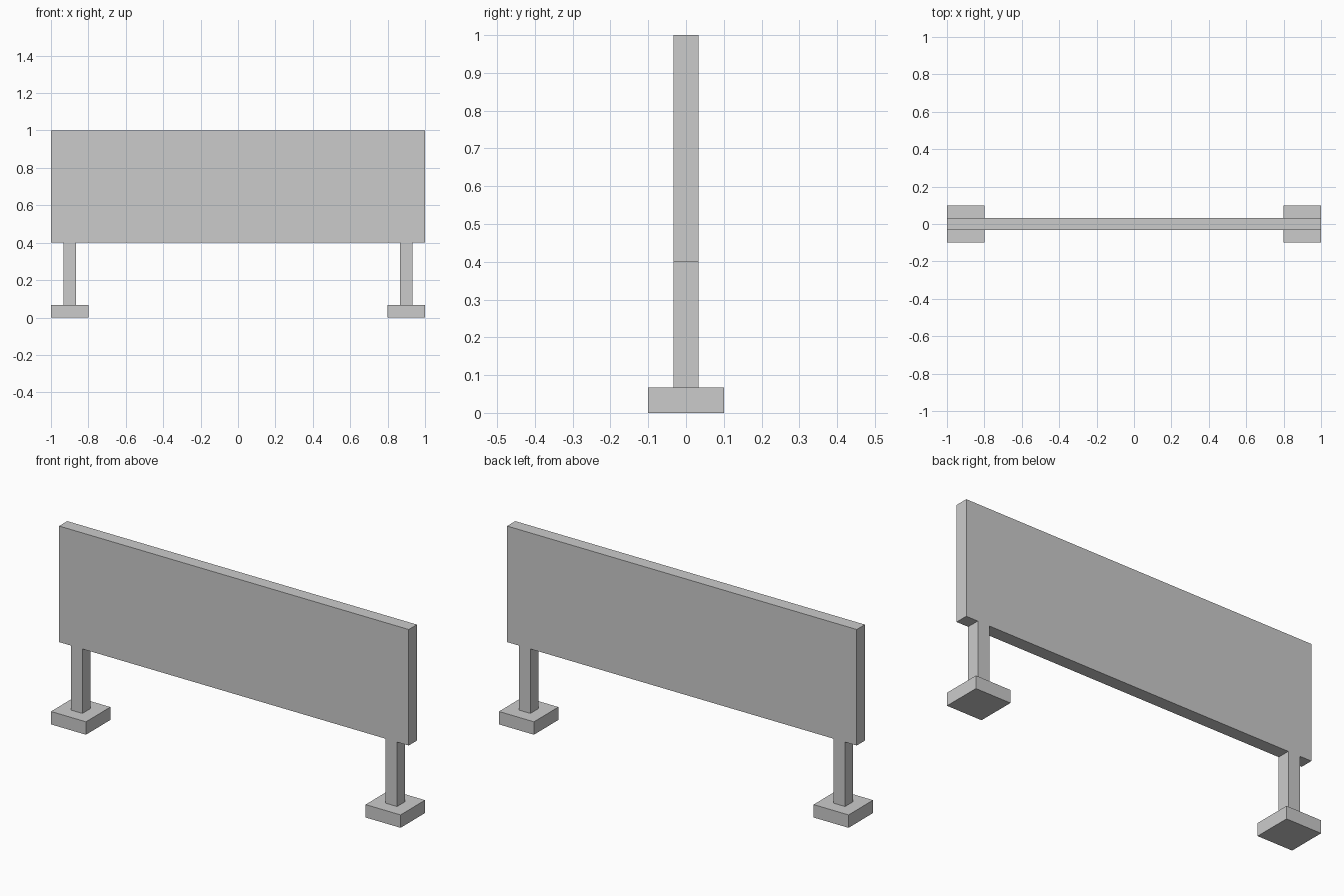
import bpy

if "Cube" in bpy.data.objects:
    bpy.data.objects.remove(bpy.data.objects["Cube"])

T = 1 / 15  # shared thickness of panel, posts and feet


def box(name, centre_x, size_x, size_y, z0, z1):
    """Axis-aligned box centred on y = 0, spanning z0 to z1."""
    bpy.ops.mesh.primitive_cube_add(size=1, location=(centre_x, 0, (z0 + z1) / 2))
    obj = bpy.context.object
    obj.name = name
    obj.scale = (size_x, size_y, z1 - z0)
    bpy.ops.object.transform_apply(location=False, rotation=False, scale=True)
    return obj


# Sign board
box("panel", 0, 2.0, T, 0.4, 1.0)

# Post and square foot at each end
for side, sign in (("left", -1), ("right", 1)):
    box(f"{side}_post", sign * 0.9, T, T, T, 0.4)
    box(f"{side}_foot", sign * 0.9, 0.2, 0.2, 0, T)
